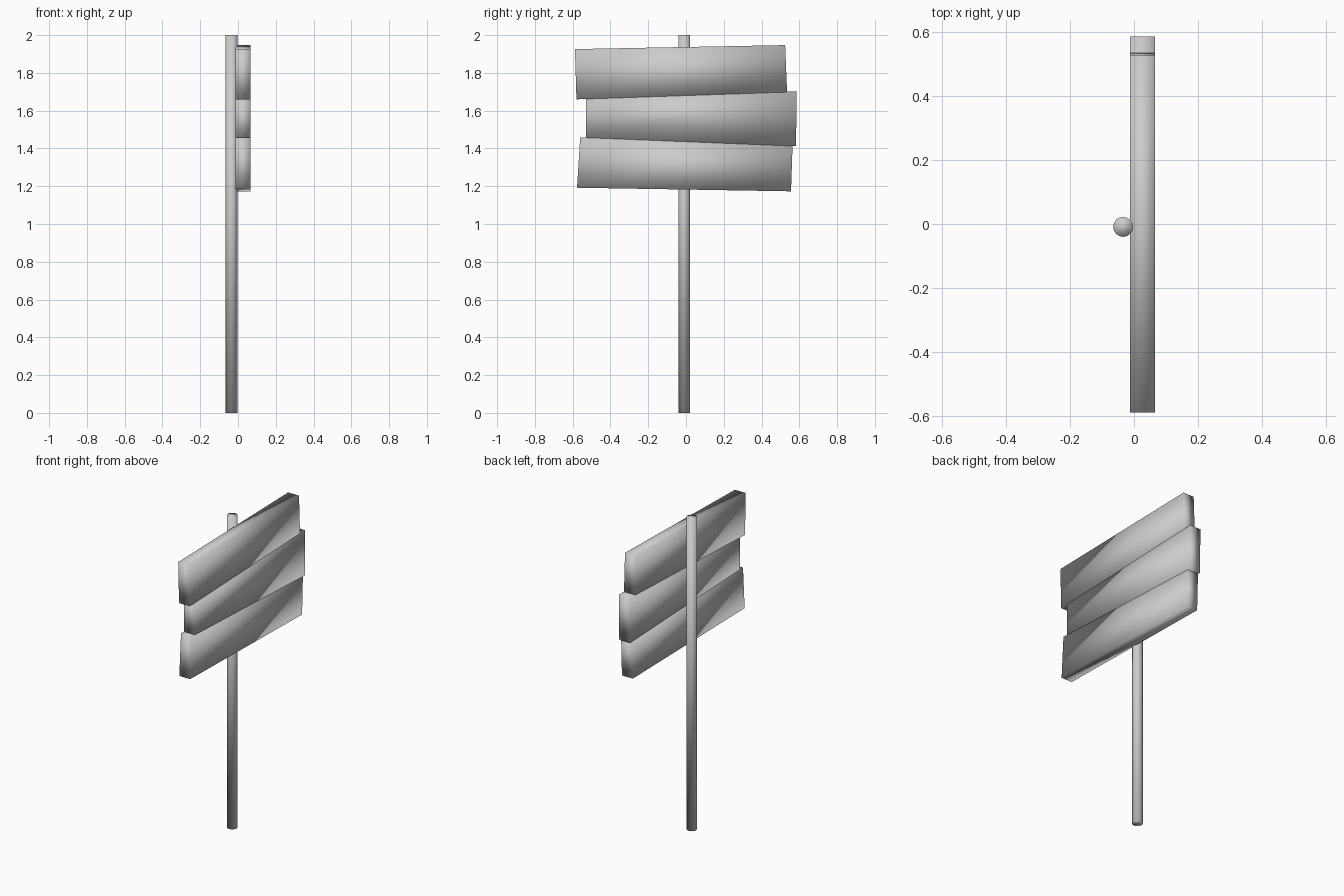
import bpy

if "Cube" in bpy.data.objects:
    bpy.data.objects.remove(bpy.data.objects["Cube"])

X_BACK, X_FRONT = -0.012, 0.065


def plank(name, outline):
    """Board cut from a four-cornered (y, z) outline, extruded along x."""
    verts = [(x, y, z) for x in (X_BACK, X_FRONT) for y, z in outline]
    n = len(outline)
    faces = [tuple(reversed(range(n))), tuple(range(n, 2 * n))]
    faces += [(i, (i + 1) % n, (i + 1) % n + n, i + n) for i in range(n)]
    mesh = bpy.data.meshes.new(name)
    mesh.from_pydata(verts, [], faces)
    mesh.shade_smooth()
    obj = bpy.data.objects.new(name, mesh)
    bpy.context.collection.objects.link(obj)
    return obj


# Round post behind the boards
bpy.ops.mesh.primitive_cylinder_add(vertices=16, radius=0.031, depth=2,
                                    location=(-0.034, -0.009, 1))
post = bpy.context.object
post.name = "post"
bpy.ops.object.shade_smooth()

# Three crooked boards: bottom left, bottom right, top right, top left
plank("top_board", [(-0.58, 1.66), (0.535, 1.698), (0.525, 1.947), (-0.588, 1.926)])
plank("middle_board", [(-0.53, 1.457), (0.583, 1.412), (0.585, 1.703), (-0.53, 1.662)])
plank("bottom_board", [(-0.577, 1.192), (0.556, 1.173), (0.564, 1.414), (-0.56, 1.459)])
